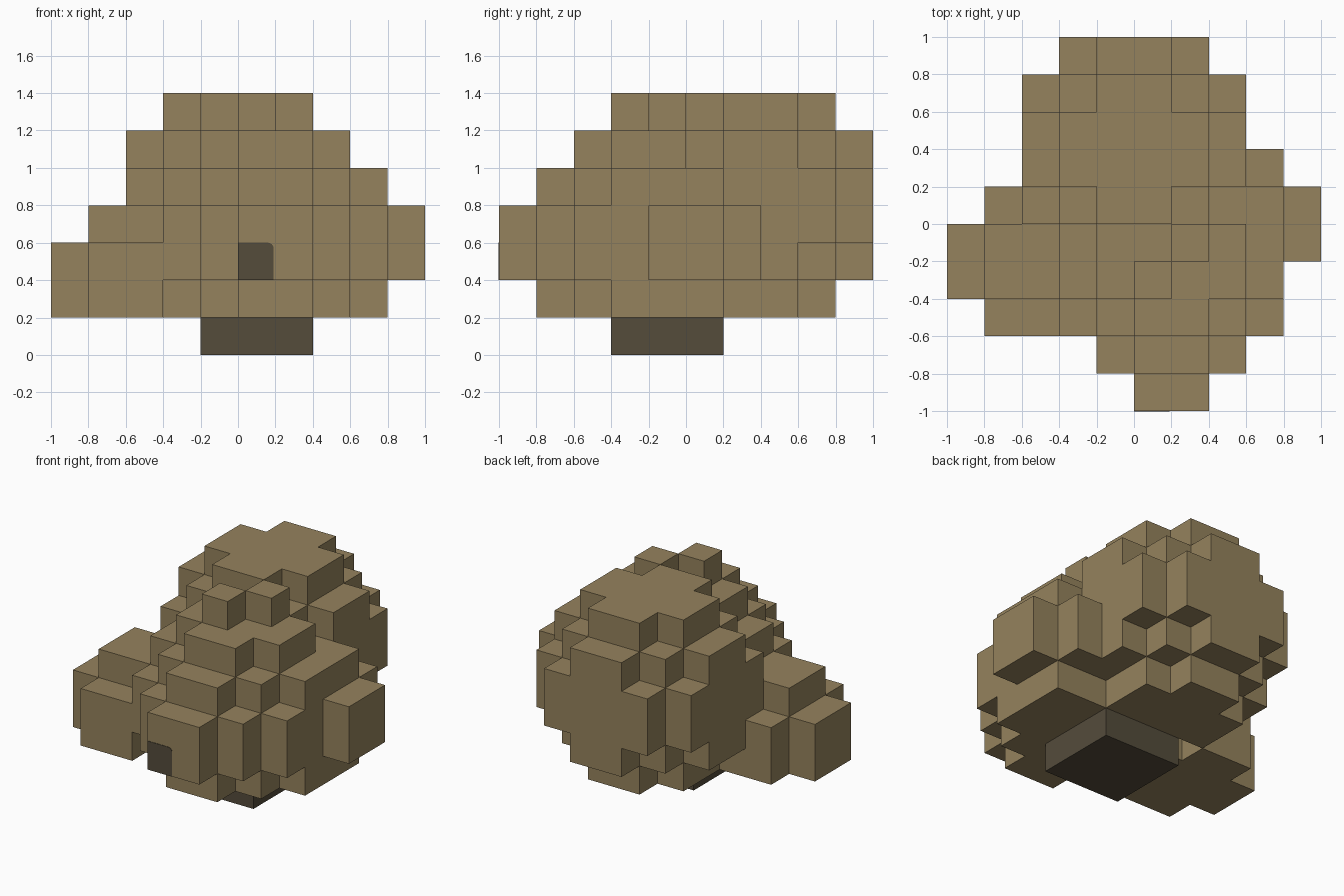
import bpy, bmesh, math
from mathutils import Vector

cube = bpy.data.objects.get("Cube")
if cube:
    bpy.data.objects.remove(cube, do_unlink=True)

CELL = 0.2
ORIGIN = Vector((-1, -1, 0))


def material(name, rgb):
    mat = bpy.data.materials.new(name)
    mat.use_nodes = True
    mat.diffuse_color = (*rgb, 1)
    mat.node_tree.nodes["Principled BSDF"].inputs["Base Color"].default_value = (*rgb, 1)
    return mat


def finish(name, bm, mat):
    mesh = bpy.data.meshes.new(name)
    bm.to_mesh(mesh)
    bm.free()
    mesh.materials.append(mat)
    obj = bpy.data.objects.new(name, mesh)
    bpy.context.collection.objects.link(obj)
    return obj


def block_ball(center, radius):
    """Grid cells whose middles lie within a ball; nothing sits in the bottom layer."""
    c = Vector(center)
    span = [range(int(v - radius), int(v + radius)) for v in center]
    return {(i, j, k) for i in span[0] for j in span[1] for k in span[2]
            if k >= 1 and (Vector((i + .5, j + .5, k + .5)) - c).length <= radius}


def block_shell(name, cells, mat):
    """Outer skin of a set of grid cells, with flat areas merged."""
    bm = bmesh.new()
    verts = {}

    def vert(p):
        if p not in verts:
            verts[p] = bm.verts.new(ORIGIN + Vector(p) * CELL)
        return verts[p]

    for cell in cells:
        for axis in range(3):
            u, v = (axis + 1) % 3, (axis + 2) % 3
            for side in (0, 1):
                neighbour = list(cell)
                neighbour[axis] += 2 * side - 1
                if tuple(neighbour) in cells:
                    continue
                loop = []
                for du, dv in ((0, 0), (1, 0), (1, 1), (0, 1)):
                    p = list(cell)
                    p[axis] += side
                    p[u] += du
                    p[v] += dv
                    loop.append(vert(tuple(p)))
                bm.faces.new(loop if side else loop[::-1])
    bmesh.ops.dissolve_limit(bm, angle_limit=math.radians(1),
                             verts=bm.verts[:], edges=bm.edges[:])
    return finish(name, bm, mat)


tan = material("tan", (0.30, 0.225, 0.11))
dark = material("dark brown", (0.089, 0.072, 0.044))

# Lumps of the body, in grid cells
cells = block_ball((6, 4, 3), 3)        # middle
cells |= block_ball((5, 7, 4), 3)       # rear
cells |= block_ball((6, 2, 3), 2)       # front bump
cells |= block_ball((2, 4, 2), 2)       # right lump
cells |= block_ball((8, 5, 3), 2)       # left lump
cells |= {(5, 3, 6), (6, 4, 6)}         # two small blocks on top
block_shell("lumpy_body", cells, tan)

# Dark foot under the body
foot = bmesh.new()
bmesh.ops.create_cube(foot, size=1)
bmesh.ops.scale(foot, vec=(0.6, 0.6, 0.2), verts=foot.verts)
bmesh.ops.translate(foot, vec=(0.1, -0.1, 0.1), verts=foot.verts)
finish("foot", foot, dark)

# Thin dark patch on the front bump, with one rounded corner
r = 0.03
outline = [(0, 0.4), (0.19, 0.4)]
outline += [(0.19 - r + r * math.cos(a), 0.6 - r + r * math.sin(a))
            for a in (math.radians(15 * n) for n in range(7))]
outline.append((0, 0.6))
patch = bmesh.new()
face = patch.faces.new([patch.verts.new((x, -1.003, z)) for x, z in outline])
out = bmesh.ops.extrude_face_region(patch, geom=[face])
bmesh.ops.translate(patch, vec=(0, 0.004, 0),
                    verts=[g for g in out["geom"] if isinstance(g, bmesh.types.BMVert)])
if face not in patch.faces[:]:
    pass
else:
    face.normal_update()
# Close the front again if the extrusion moved it
if not any(all(v.co.y < -1.002 for v in f.verts) for f in patch.faces):
    patch.faces.new([v for v in patch.verts if v.co.y < -1.002])
bmesh.ops.recalc_face_normals(patch, faces=patch.faces[:])
finish("front_patch", patch, dark)
